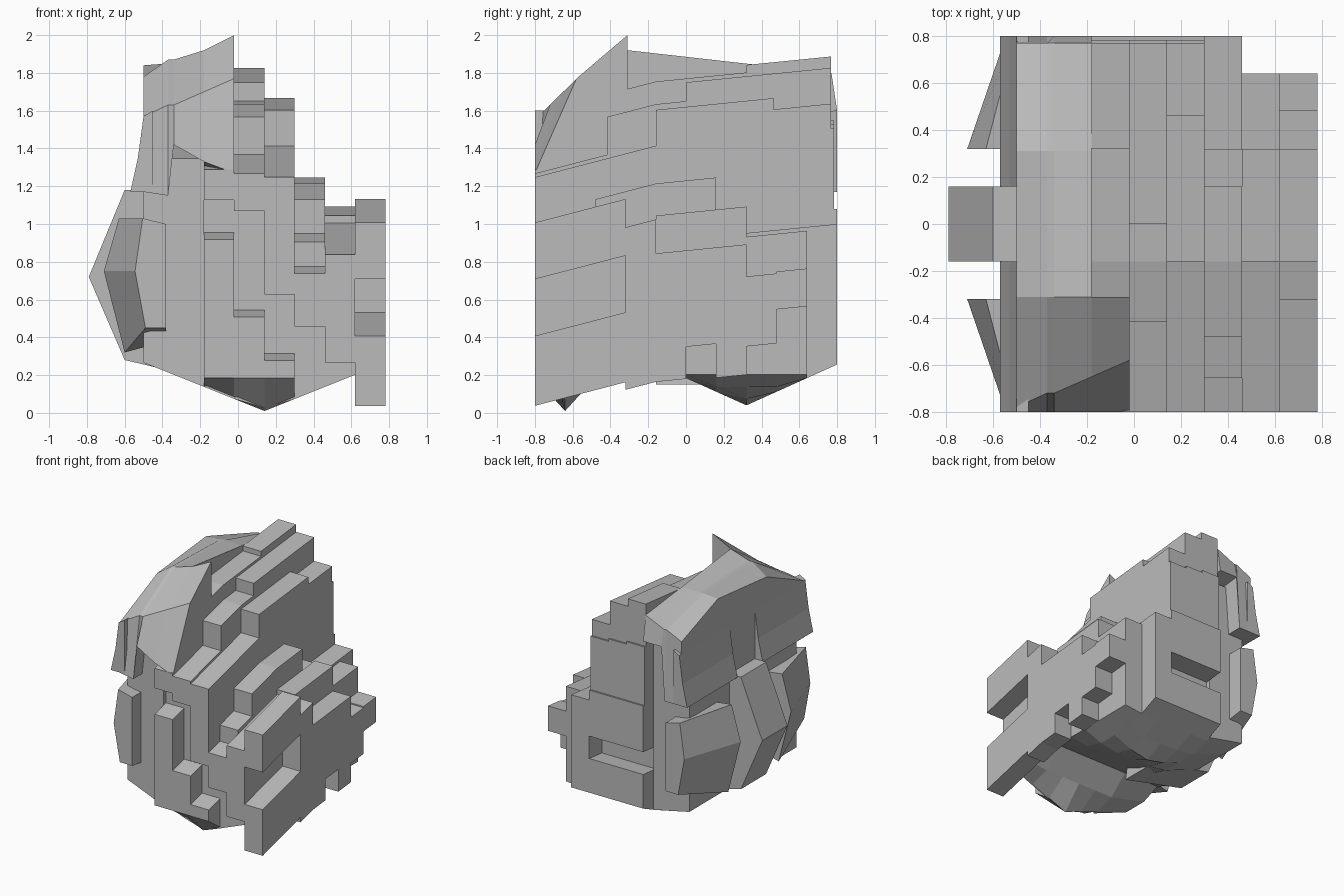
import bpy, bmesh, math

cube = bpy.data.objects.get("Cube")
if cube:
    bpy.data.objects.remove(cube, do_unlink=True)

stone = bpy.data.materials.new("stone_grey")
stone.use_nodes = True
grey = (0.5, 0.5, 0.5, 1)
stone.diffuse_color = grey
stone.node_tree.nodes["Principled BSDF"].inputs["Base Color"].default_value = grey

CELL = 0.16       # step width of the broken wall
FRONT, BACK = -0.8, 0.8
PEAK = -0.31      # depth of the tallest point
OUTER = -0.5      # outer face of the core
WALL = -0.18      # where the stepped columns begin


def loft(name, rings):
    """Skin closed rings of equal length and cap both ends."""
    bm = bmesh.new()
    loops = [[bm.verts.new(point) for point in ring] for ring in rings]
    for first, second in zip(loops, loops[1:]):
        for i in range(len(first)):
            bm.faces.new((first[i - 1], first[i], second[i], second[i - 1]))
    bm.faces.new(loops[0][::-1])
    bm.faces.new(loops[-1])
    bmesh.ops.recalc_face_normals(bm, faces=bm.faces)
    mesh = bpy.data.meshes.new(name)
    bm.to_mesh(mesh)
    bm.free()
    mesh.materials.append(stone)
    obj = bpy.data.objects.new(name, mesh)
    bpy.context.collection.objects.link(obj)


def strata(level, y):
    """Height of a tilted layer, steeper toward the front."""
    return level + 0.1 * y + CELL * min(y + CELL, 0)


def underside(x, y):
    """Faceted belly with a low keel and two dips along the depth."""
    keel = 0.4 * abs(x - 0.14)
    front_dip = 1.1 * abs(y + 4 * CELL)
    back_dip = 0.03 + 0.45 * abs(y - 2 * CELL)
    return 0.01 + max(keel, min(front_dip, back_dip))


def block(name, left, right, start, stop, high, low=None):
    """Tilted block between depth cells; without low it ends at the belly."""
    cuts = [start, *range(math.floor(start) + 1, math.ceil(stop)), stop]
    rings = []
    for y in (FRONT + CELL * cut for cut in cuts):
        bottom = [underside(x, y) if low is None else strata(low, y)
                  for x in (left, right)]
        top = strata(high, y)
        rings.append([(left, y, bottom[0]), (left, y, top),
                      (right, y, top), (right, y, bottom[1])])
    loft(name, rings)


def column_block(name, column, *spans, **heights):
    """Block filling one column of the stepped wall."""
    left = WALL + CELL * column
    block(name, left, left + CELL, *spans, **heights)


# Recessed core behind the outer side
block("outer_core", OUTER, WALL, 0.7, 9.2, high=1.5)

# Inner columns: body, front ridge, overhanging wall and grooved back
inner_columns = [("inner", 1.1, 1.31, 1.47), ("second", 0.69, 1.25, 1.45),
                 ("third", 0.46, 0.81, 1.43)]
for column, (label, ridge, wall, top) in enumerate(inner_columns):
    column_block(label + "_body", column, 0.9, 9, high=top)
    column_block(label + "_front_ridge", column, 0, 1, high=ridge)
    column_block(label + "_front_wall", column, 0, 1, low=wall, high=top)
    column_block(label + "_back_ledge", column, 9, 10, high=0.45)
    column_block(label + "_back_wall", column, 9, 10, low=0.63, high=1)
    column_block(label + "_back_upper_wall", column, 9, 9.9, low=1, high=top)

# Tiers rising on the inner columns
column_block("second_low_tier", 1, 2.4, 5, low=1, high=1.65)
column_block("second_high_tier", 1, 5, 9.8, low=1, high=1.75)
column_block("third_tier", 2, 4, 7.9, low=1, high=1.62)
column_block("third_back_tier", 2, 7.9, 9.8, low=1, high=1.56)

# Fourth column with a step at each terrace
column_block("fourth_front_wall", 3, 0, 1, low=0.64, high=0.92)
column_block("fourth_front_step", 3, 0.9, 2, high=1.05)
column_block("fourth_ridge", 3, 2, 6, high=1.23)
column_block("fourth_back_step", 3, 6, 7, high=1.04)
column_block("fourth_back", 3, 7, 10, high=0.92)

# Fifth column
column_block("fifth_front_wall", 4, 0, 1, low=0.45, high=1.02)
column_block("fifth_front", 4, 0.9, 4, high=1.02)
column_block("fifth_ridge", 4, 4, 7, high=1.06)
column_block("fifth_back", 4, 7, 9, high=0.9)

# Outermost column with a front slot and a ragged lower back
column_block("outermost_lower_arm", 5, 0, 3, low=0.22, high=0.59)
column_block("outermost_upper_arm", 5, 0, 3, low=0.89, high=1.19)
column_block("outermost_post", 5, 3, 4, low=0.18, high=1.04)
column_block("outermost_middle", 5, 4, 5, low=0.18, high=0.86)
column_block("outermost_bridge", 5, 5, 6, low=0.35, high=0.86)
column_block("outermost_foot", 5, 6, 7, low=0.17, high=0.86)
column_block("outermost_back_step", 5, 7, 8, low=0.32, high=0.69)
column_block("outermost_back_tip", 5, 8, 9, low=0.5, high=0.7)


# Curved upper shell, its hem notched above the side channels
def shell_ring(x, hem, brow, peak, shoulder, rear, back_hem, lean):
    outline = [(FRONT, hem), (FRONT + lean, brow), (PEAK, peak),
               (-PEAK, shoulder), (BACK - 0.03, rear), (BACK, back_hem)]
    return [(x, y, z) for y, z in outline]


joint = shell_ring(WALL, hem=1.33, brow=1.7, peak=1.92, shoulder=1.85,
                   rear=1.8, back_hem=1.6, lean=0.15)
temple = dict(brow=1.63, peak=1.87, shoulder=1.85, rear=1.73, lean=0.08)
loft("upper_shell", [
    shell_ring(OUTER, hem=1.17, brow=1.57, peak=1.78, shoulder=1.84,
               rear=1.67, back_hem=1.17, lean=0.02),
    shell_ring(-0.37, hem=1.15, back_hem=1.17, **temple),
    shell_ring(-0.34, hem=1.42, back_hem=1.6, **temple),
    joint])

# Pointed crest with a lower saddle and raised rear beside the shell
edge = WALL + CELL
tip = shell_ring(edge, hem=1.27, brow=1.77, peak=2, shoulder=1.85,
                 rear=1.8, back_hem=1.6, lean=0.22)
loft("front_crest", [ring[:3] + [(x, PEAK, 1.2)]
                     for x, ring in ((WALL, joint), (edge, tip))])
column_block("crest_saddle", 0, 3, 7, low=1.2, high=1.77)
column_block("crest_rear", 0, 7, 9.8, low=1.2, high=1.81)

# Central strap bent around the outer side
strap = [(-0.2, 1.18), (-0.6, 1.18), (-0.79, 0.72), (-0.6, 0.28), (-0.05, 0.15)]
loft("centre_strap", [[(x, y, z) for x, z in strap] for y in (-CELL, CELL)])

# Mirrored flared hems and cheek blocks
flare = [(-0.45, 1.17), (-0.45, 1.6), (OUTER, 1.57), (-0.53, 1.35), (-0.57, 1.17)]
cheek = [(-0.38, 1), (-0.63, 1.03), (-0.71, 0.75), (-0.6, 0.32), (-0.38, 0.38)]
thin = [((x - 0.38) / 2, max(z, 0.45)) for x, z in cheek]
for label, end in (("front", FRONT), ("back", BACK)):
    loft(label + "_flared_hem",
         [[(x, y, z) for x, z in flare] for y in (end, end * 0.2)])
    loft(label + "_cheek_block",
         [[(x, y, z) for x, z in outline]
          for y, outline in ((end, thin), (end * 0.4, cheek))])
